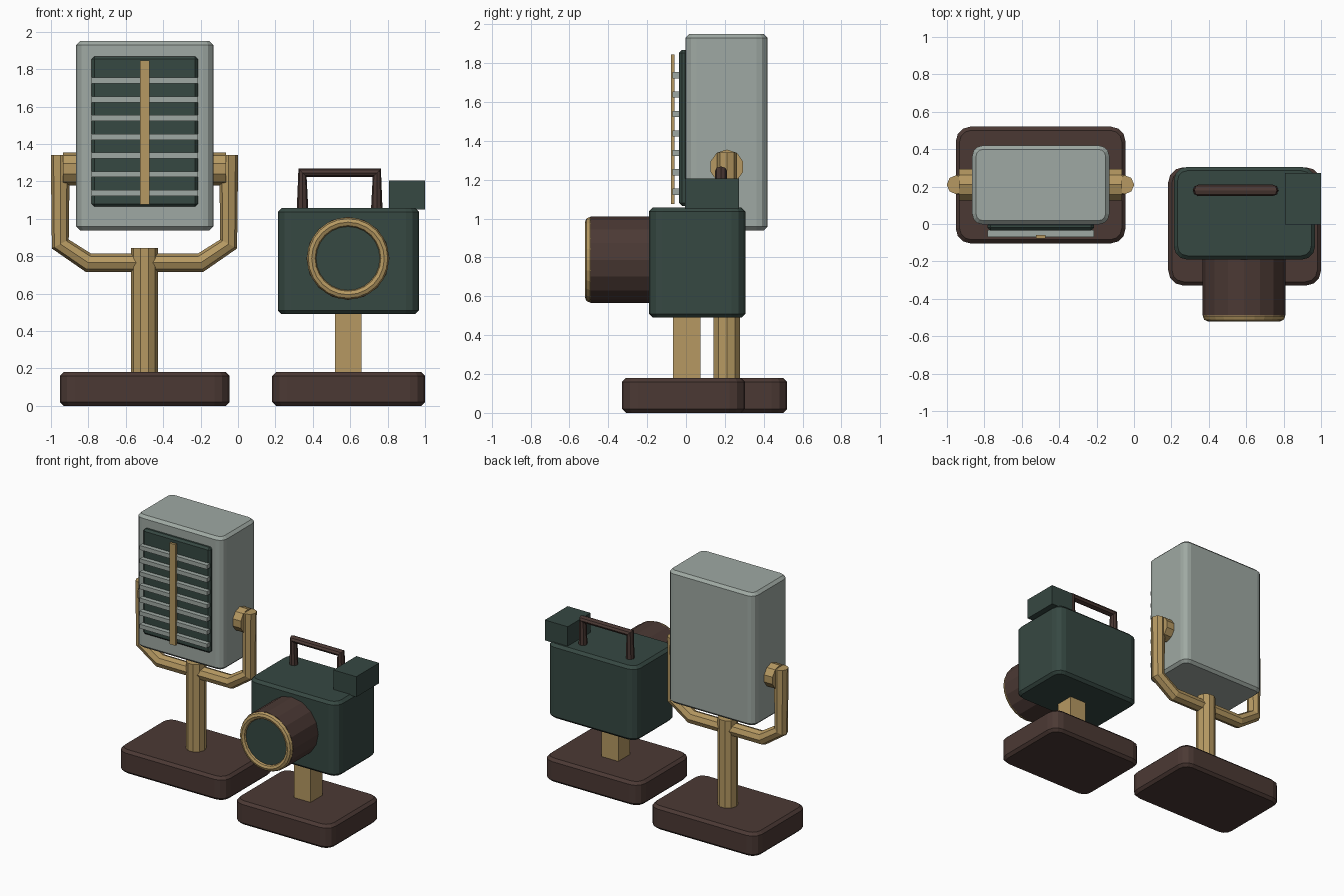
import bpy, bmesh, math
from mathutils import Matrix, Vector

if "Cube" in bpy.data.objects:
    bpy.data.objects.remove(bpy.data.objects["Cube"])


def material(name, rgb):
    m = bpy.data.materials.new(name)
    lin = [((c / 255 + 0.055) / 1.055) ** 2.4 for c in rgb]
    m.diffuse_color = (*lin, 1)
    m.use_nodes = True
    m.node_tree.nodes["Principled BSDF"].inputs["Base Color"].default_value = m.diffuse_color
    return m


BRASS = material("brass", (182, 153, 98))
GREY = material("pale grey green", (159, 169, 163))
GREEN = material("dark green", (54, 72, 66))
BROWN = material("dark brown", (75, 57, 52))


def finish(name, bm, mat):
    bmesh.ops.recalc_face_normals(bm, faces=bm.faces[:])
    me = bpy.data.meshes.new(name)
    bm.to_mesh(me)
    bm.free()
    me.materials.append(mat)
    ob = bpy.data.objects.new(name, me)
    bpy.context.collection.objects.link(ob)
    return ob


def box(name, lo, hi, mat, corner=0.0, rim=0.0):
    """Box between two corners; rounded upright edges and chamfered top and bottom rims."""
    lo, hi = Vector(lo), Vector(hi)
    bm = bmesh.new()
    bmesh.ops.create_cube(bm, size=1)
    bmesh.ops.scale(bm, vec=hi - lo, verts=bm.verts)
    bmesh.ops.translate(bm, vec=(lo + hi) / 2, verts=bm.verts)
    if corner:
        upright = [e for e in bm.edges if abs(e.verts[0].co.z - e.verts[1].co.z) > 1e-4]
        bmesh.ops.bevel(bm, geom=upright, offset=corner, segments=3, profile=0.5, affect='EDGES')
    if rim:
        rims = [e for e in bm.edges if abs(e.verts[0].co.z - e.verts[1].co.z) < 1e-4]
        bmesh.ops.bevel(bm, geom=rims, offset=rim, segments=1, affect='EDGES')
    return finish(name, bm, mat)


def cylinder(name, centre, axis, radius, length, sides, mat):
    turn = {'X': Matrix.Rotation(math.pi / 2, 4, 'Y'),
            'Y': Matrix.Rotation(math.pi / 2, 4, 'X'), 'Z': Matrix()}[axis]
    bm = bmesh.new()
    bmesh.ops.create_cone(bm, cap_ends=True, segments=sides, radius1=radius, radius2=radius,
                          depth=length, matrix=Matrix.Translation(centre) @ turn)
    # put a vertex on the y axis for upright and sideways cylinders
    if axis != 'Y':
        bmesh.ops.rotate(bm, verts=bm.verts, cent=centre,
                         matrix=Matrix.Rotation(math.pi / 2, 3, axis))
    return finish(name, bm, mat)


def tube(name, points, radius, mat):
    """Eight-sided tube along a polyline, closed at the ends."""
    cu = bpy.data.curves.new(name, 'CURVE')
    cu.dimensions = '3D'
    cu.bevel_depth = radius
    cu.bevel_resolution = 2
    cu.use_fill_caps = True
    sp = cu.splines.new('POLY')
    sp.points.add(len(points) - 1)
    for p, co in zip(sp.points, points):
        p.co = (*co, 1)
    cu.materials.append(mat)
    ob = bpy.data.objects.new(name, cu)
    bpy.context.collection.objects.link(ob)
    bpy.ops.object.select_all(action='DESELECT')
    ob.select_set(True)
    bpy.context.view_layer.objects.active = ob
    bpy.ops.object.convert(target='MESH')
    for p in bpy.context.object.data.polygons:
        p.use_smooth = False


# ---- microphone ----
MX, MY = -0.5, 0.21
box("microphone_base", (-0.953, -0.104, 0), (-0.045, 0.521, 0.18), BROWN, 0.08, 0.02)
cylinder("microphone_post", (MX, MY, 0.50), 'Z', 0.071, 0.69, 10, BRASS)
box("microphone_body", (-0.865, -0.002, 0.938), (-0.132, 0.419, 1.95), GREY, 0.055, 0.02)

# yoke, mirrored about the post
half = [(0.45, 1.34), (0.45, 0.865), (0.30, 0.765)]
path = [(MX - x, MY, z) for x, z in half] + [(MX + x, MY, z) for x, z in reversed(half)]
tube("microphone_yoke", path, 0.051, BRASS)
for side, label in ((-1, "left"), (1, "right")):
    cylinder(label + "_pivot_knob", (MX + side * 0.395, MY, 1.267), 'X', 0.088, 0.08, 10, BRASS)

# grille
box("grille_panel", (-0.782, -0.035, 1.065), (-0.214, 0.01, 1.868), GREEN, 0, 0)
panel = bpy.data.objects["grille_panel"]
bm = bmesh.new()
bm.from_mesh(panel.data)
bmesh.ops.bevel(bm, geom=bm.edges[:], offset=0.015, segments=1, affect='EDGES')
bm.to_mesh(panel.data)
bm.free()
for i in range(7):
    z = 1.138 + i * 0.1
    box(f"grille_slat_{i + 1}", (-0.782, -0.069, z - 0.016), (-0.214, -0.033, z + 0.016), GREY)
box("grille_bar", (-0.524, -0.078, 1.075), (-0.472, -0.058, 1.845), BRASS)

# ---- camera ----
box("camera_base", (0.183, -0.329, 0), (1.0, 0.303, 0.18), BROWN, 0.08, 0.02)
box("camera_post", (0.519, -0.067, 0.17), (0.659, 0.074, 0.5), BRASS)
box("camera_body", (0.213, -0.19, 0.49), (0.968, 0.305, 1.057), GREEN, 0.07, 0.02)
box("viewfinder", (0.807, -0.004, 1.05), (1.0, 0.272, 1.205), GREEN)
tube("carry_handle", [(0.345, 0.18, 1.045), (0.345, 0.18, 1.246),
                      (0.742, 0.18, 1.246), (0.742, 0.18, 1.045)], 0.031, BROWN)

# lens: barrel, rim and glass
LX, LZ = 0.588, 0.788
cylinder("lens_barrel", (LX, -0.333, LZ), 'Y', 0.222, 0.315, 16, BROWN)
cylinder("lens_glass", (LX, -0.485, LZ), 'Y', 0.18, 0.03, 24, GREEN)
bpy.ops.mesh.primitive_torus_add(location=(LX, -0.494, LZ), rotation=(math.pi / 2, 0, 0),
                                 major_segments=24, minor_segments=8,
                                 major_radius=0.194, minor_radius=0.026)
ring = bpy.context.object
ring.name = "lens_ring"
ring.data.materials.append(BRASS)
